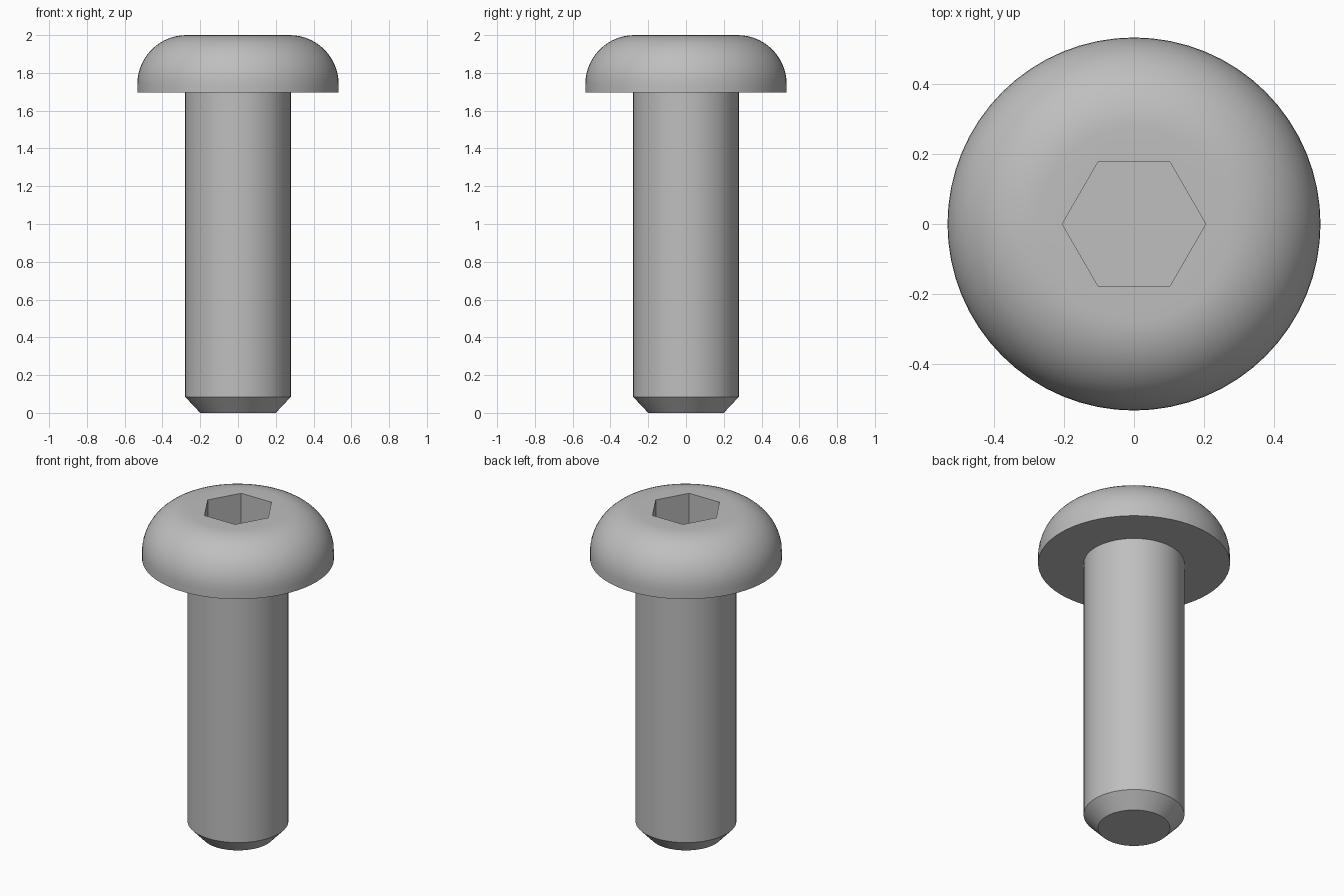
import bpy, bmesh, math
from mathutils import Matrix, Vector

cube = bpy.data.objects.get("Cube")
if cube:
    bpy.data.objects.remove(cube, do_unlink=True)

SEGMENTS = 64
HEAD_R, HEAD_BASE, TOP = 0.533, 1.695, 2.0
SHANK_R, TIP_R, CHAMFER = 0.28, 0.2, 0.085
DOME_R = 0.26
SOCKET_R, SOCKET_DEPTH = 0.205, 0.2

steel = bpy.data.materials.new("steel_grey")
steel.use_nodes = True
colour = (0.52, 0.52, 0.52, 1)
steel.diffuse_color = colour
steel.node_tree.nodes["Principled BSDF"].inputs["Base Color"].default_value = colour


def add_object(name, bm):
    bmesh.ops.recalc_face_normals(bm, faces=bm.faces)
    mesh = bpy.data.meshes.new(name)
    bm.to_mesh(mesh)
    bm.free()
    mesh.materials.append(steel)
    obj = bpy.data.objects.new(name, mesh)
    bpy.context.collection.objects.link(obj)
    return obj


def lathe(name, profile):
    """Turn a (radius, height) profile about z and cap both ends."""
    bm = bmesh.new()
    rings = []
    for r, z in profile:
        angles = [math.tau * i / SEGMENTS for i in range(SEGMENTS)]
        rings.append([bm.verts.new((r * math.cos(a), r * math.sin(a), z)) for a in angles])
    for low, high in zip(rings, rings[1:]):
        for i in range(SEGMENTS):
            j = (i + 1) % SEGMENTS
            bm.faces.new((low[i], low[j], high[j], high[i]))
    bm.faces.new(rings[0][::-1])
    bm.faces.new(rings[-1])
    return add_object(name, bm)


# Chamfered shank, flat bearing face and rounded button head
profile = [(TIP_R, 0), (SHANK_R, CHAMFER), (SHANK_R, HEAD_BASE), (HEAD_R, HEAD_BASE)]
STEPS = 14
for i in range(STEPS + 1):
    a = math.pi / 2 * i / STEPS
    profile.append((HEAD_R - DOME_R + DOME_R * math.cos(a),
                    TOP - DOME_R + DOME_R * math.sin(a)))
screw = lathe("button_head_screw", profile)

# Hexagonal socket, corners on the x axis
bm = bmesh.new()
bmesh.ops.create_cone(bm, cap_ends=True, segments=6, radius1=SOCKET_R,
                      radius2=SOCKET_R, depth=2 * SOCKET_DEPTH)
corner = max(bm.verts, key=lambda v: v.co.x).co
turn = Matrix.Rotation(-math.atan2(corner.y, corner.x), 4, "Z")
bmesh.ops.transform(bm, matrix=Matrix.Translation(Vector((0, 0, TOP))) @ turn, verts=bm.verts)
cutter = add_object("socket_cutter", bm)
cutter.hide_render = True

cut = screw.modifiers.new("hex_socket", "BOOLEAN")
cut.operation = "DIFFERENCE"
cut.solver = "EXACT"
cut.object = cutter

bpy.ops.object.select_all(action="DESELECT")
screw.select_set(True)
bpy.context.view_layer.objects.active = screw
bpy.ops.object.modifier_apply(modifier=cut.name)
bpy.data.objects.remove(cutter, do_unlink=True)
bpy.ops.object.shade_smooth_by_angle(angle=math.radians(30))
